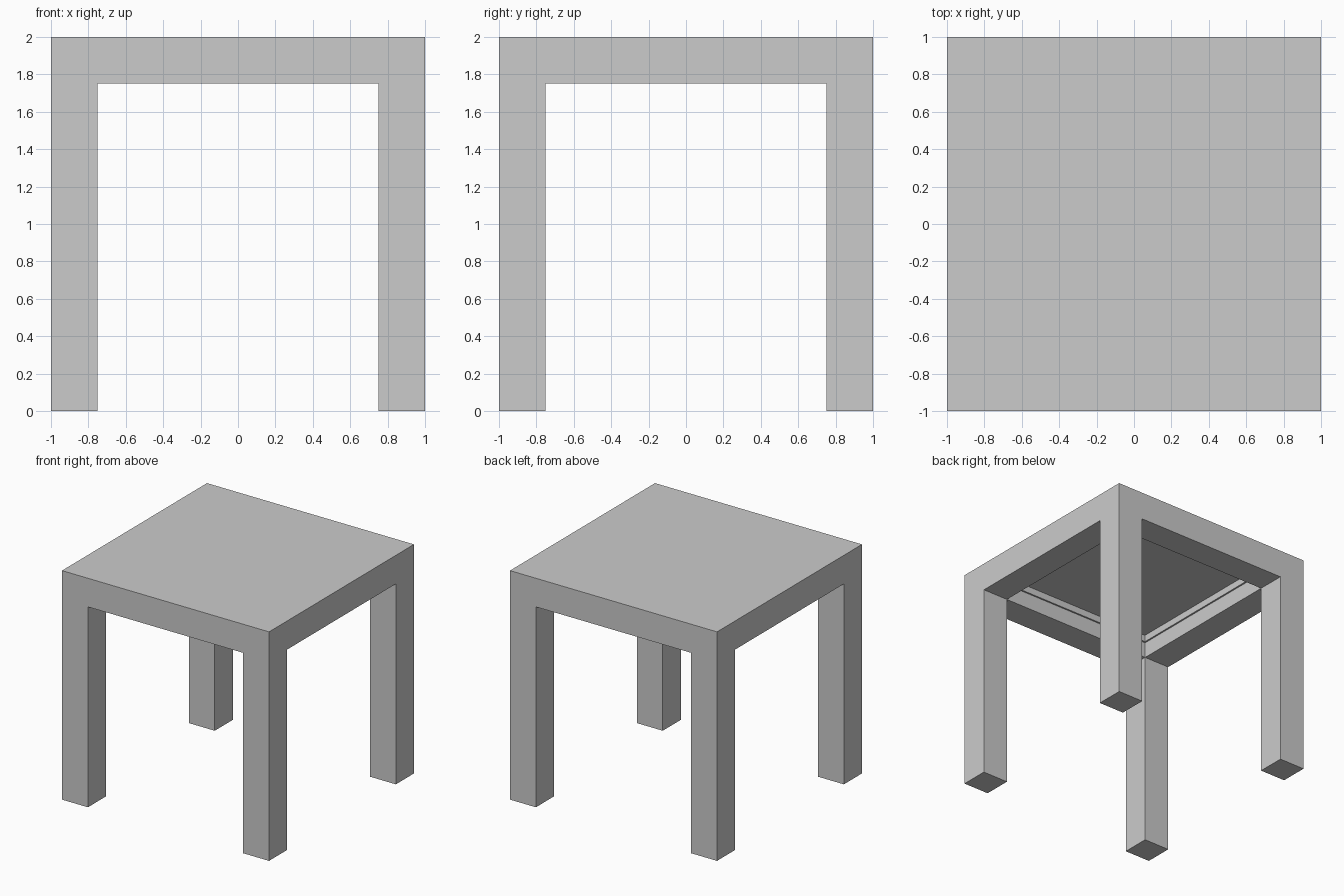
import bpy, bmesh, math
from mathutils import Matrix, Vector

if "Cube" in bpy.data.objects:
    bpy.data.objects.remove(bpy.data.objects["Cube"])

LEG = 0.25                      # leg and rim width
RIM_Z, LEDGE_Z, CEIL_Z = 1.75, 1.89, 1.95
INNER = 1 - LEG

bm = bmesh.new()

# Table top slab
bmesh.ops.create_cube(bm, size=1, matrix=Matrix.Translation((0, 0, (2 + RIM_Z) / 2))
                      @ Matrix.Diagonal((2, 2, 2 - RIM_Z, 1)))

# Cut lines where the legs and rim meet
for axis in (Vector((1, 0, 0)), Vector((0, 1, 0))):
    for s in (-INNER, INNER):
        bmesh.ops.bisect_plane(bm, geom=bm.verts[:] + bm.edges[:] + bm.faces[:],
                               plane_co=axis * s, plane_no=axis)
bm.normal_update()


def push(faces, z):
    """Extrude each face and move it to height z."""
    new = bmesh.ops.extrude_discrete_faces(bm, faces=faces)["faces"]
    for f in new:
        for v in f.verts:
            v.co.z = z
    bm.normal_update()
    return new


under = [f for f in bm.faces if f.normal.z < -0.5]
corners, centre = [], []
for f in under:
    c = f.calc_center_median()
    if abs(c.x) > INNER and abs(c.y) > INNER:
        corners.append(f)
    elif abs(c.x) < 0.1 and abs(c.y) < 0.1:
        centre.append(f)

# Four legs
push(corners, 0)

# Stepped hollow under the top
recess = push(centre, LEDGE_Z)
bmesh.ops.inset_individual(bm, faces=recess, thickness=0.02)
push(recess, CEIL_Z)

# Merge coplanar faces into clean flat panels
bmesh.ops.dissolve_limit(bm, angle_limit=math.radians(1), verts=bm.verts[:], edges=bm.edges[:])
bmesh.ops.recalc_face_normals(bm, faces=bm.faces[:])

mesh = bpy.data.meshes.new("side_table")
bm.to_mesh(mesh)
bm.free()
bpy.context.collection.objects.link(bpy.data.objects.new("side_table", mesh))
